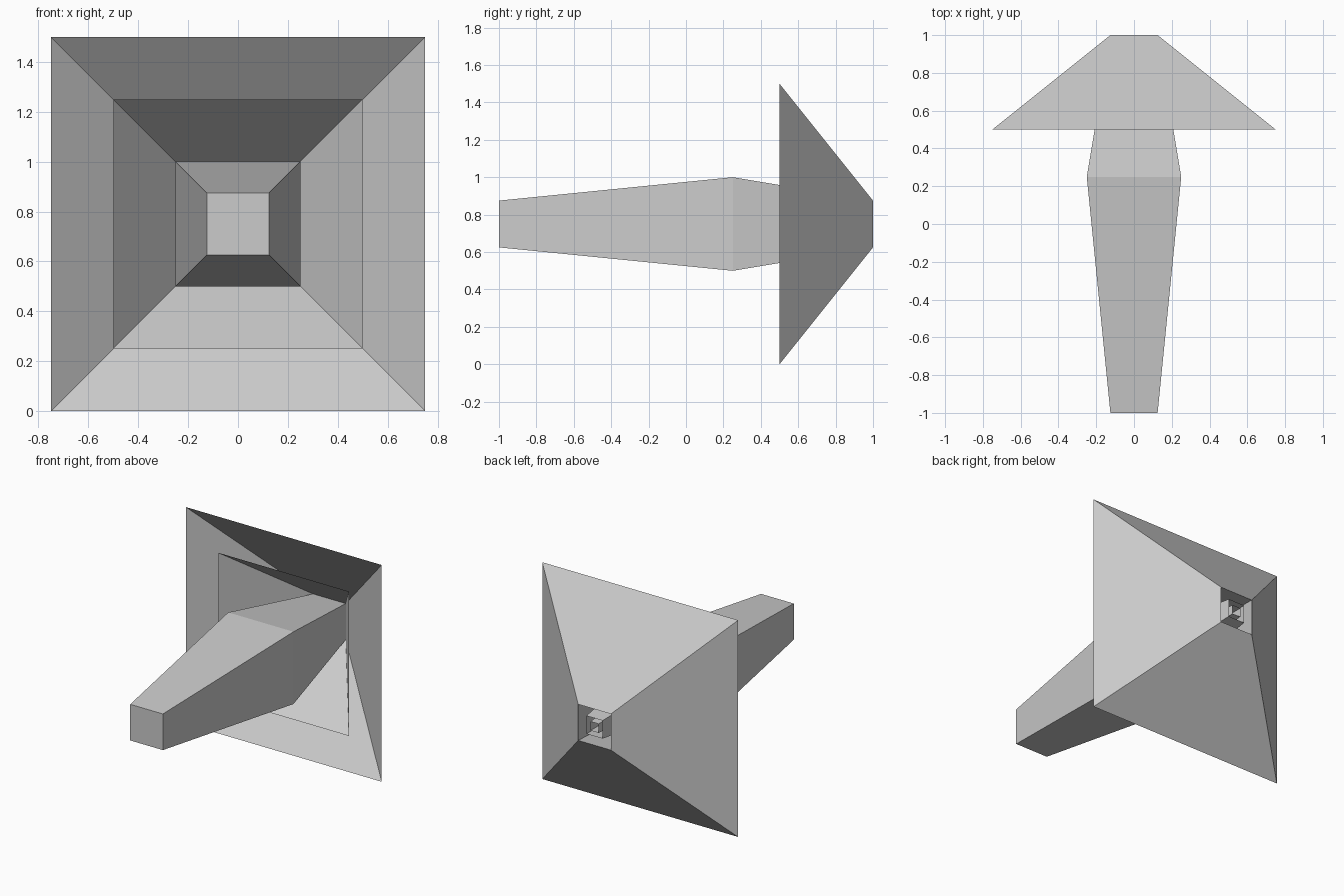
import bpy
import bmesh

if "Cube" in bpy.data.objects:
    bpy.data.objects.remove(bpy.data.objects["Cube"])

CENTRE_Z = 0.75


def square_shell(name, profile, cap_front=False):
    """Loft square rings along y; profile is a list of (y, half_width)."""
    bm = bmesh.new()
    rings = [[bm.verts.new((sx * h, y, CENTRE_Z + sz * h))
              for sx, sz in ((-1, -1), (1, -1), (1, 1), (-1, 1))]
             for y, h in profile]
    for a, b in zip(rings, rings[1:]):
        for i in range(4):
            j = (i + 1) % 4
            bm.faces.new((a[i], a[j], b[j], b[i]))
    if cap_front:
        bm.faces.new(rings[0])
    bmesh.ops.recalc_face_normals(bm, faces=bm.faces)
    mesh = bpy.data.meshes.new(name)
    bm.to_mesh(mesh)
    bm.free()
    obj = bpy.data.objects.new(name, mesh)
    bpy.context.collection.objects.link(obj)
    return obj


# Two nested open funnels meeting at the rear opening
square_shell("outer_funnel", [(0.5, 0.75), (1.0, 0.125)])
square_shell("inner_funnel", [(0.5, 0.5), (1.0, 0.125)])

# Long tapered spike, closed at the front and open at the rear
square_shell("spike", [(-1.0, 0.125), (0.25, 0.25), (1.0, 0.125)], True)

# Slimmer spikes nested inside, seen through the rear opening
for name, tip, k in (("middle_core", -0.75, 0.5), ("small_core", -0.5, 0.25)):
    square_shell(name, [(tip, 0.125 * k), (0.25, 0.25 * k), (1.0, 0.125 * k)], True)
